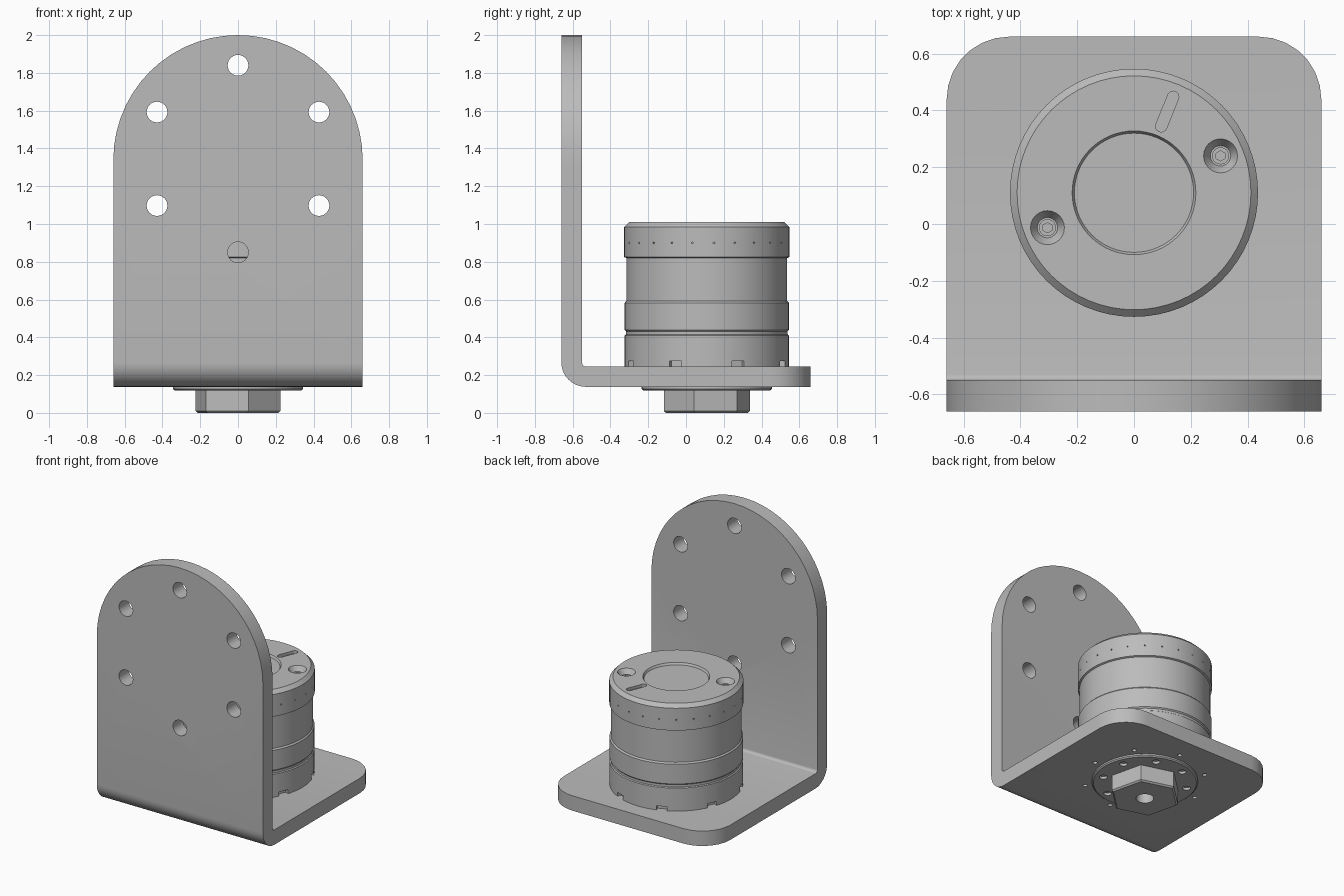
import bpy, bmesh
from math import sin, cos, pi, radians
from mathutils import Matrix, Vector

if "Cube" in bpy.data.objects:
    bpy.data.objects.remove(bpy.data.objects["Cube"], do_unlink=True)

GREY = (0.5, 0.5, 0.5, 1)
metal = bpy.data.materials.new("plain grey metal")
metal.use_nodes = True
metal.diffuse_color = GREY
metal.node_tree.nodes["Principled BSDF"].inputs["Base Color"].default_value = GREY

AXIS = Vector((0, 0.11, 0))   # vertical axis of the motor
TOP = 1.01                    # height of the motor's top face


def finish(bm, name):
    bmesh.ops.recalc_face_normals(bm, faces=bm.faces)
    mesh = bpy.data.meshes.new(name)
    bm.to_mesh(mesh)
    bm.free()
    mesh.materials.append(metal)
    ob = bpy.data.objects.new(name, mesh)
    bpy.context.collection.objects.link(ob)
    return ob


def activate(ob):
    bpy.ops.object.select_all(action="DESELECT")
    ob.select_set(True)
    bpy.context.view_layer.objects.active = ob


def arc(cx, cy, r, a0, a1, n):
    """Points along an arc, angles in degrees."""
    angles = [radians(a0 + (a1 - a0) * i / n) for i in range(n + 1)]
    return [(cx + r * cos(a), cy + r * sin(a)) for a in angles]


def add_prism(bm, points, place, low, high):
    """Extrude a 2D outline; place(u, v, w) maps it into space."""
    face = bm.faces.new([bm.verts.new(place(u, v, low)) for u, v in points])
    moved = bmesh.ops.extrude_face_region(bm, geom=[face])["geom"]
    shift = Vector(place(0, 0, high)) - Vector(place(0, 0, low))
    bmesh.ops.translate(bm, vec=shift,
                        verts=[g for g in moved if isinstance(g, bmesh.types.BMVert)])


def along_x(u, v, w): return (w, u, v)
def along_y(u, v, w): return (u, w, v)
def along_z(u, v, w): return (u, v, w)


def prism(name, points, place, low, high):
    bm = bmesh.new()
    add_prism(bm, points, place, low, high)
    return finish(bm, name)


def add_cone(bm, at, r_low, r_high, depth, turn=Matrix(), sides=24):
    bmesh.ops.create_cone(bm, cap_ends=True, segments=sides, radius1=r_low,
                          radius2=r_high, depth=depth,
                          matrix=Matrix.Translation(at) @ turn)


def lathe(name, profile, sides):
    """Spin an (r, z) profile around the motor axis."""
    bm = bmesh.new()
    verts = [bm.verts.new(AXIS + Vector((r, 0, z))) for r, z in profile]
    edges = [bm.edges.new(pair) for pair in zip(verts, verts[1:])]
    bmesh.ops.spin(bm, geom=verts + edges, cent=AXIS, axis=(0, 0, 1),
                   angle=2 * pi, steps=sides, use_duplicate=False)
    bmesh.ops.remove_doubles(bm, verts=bm.verts, dist=0.0005)
    return finish(bm, name)


def boolean(ob, cutter, operation="DIFFERENCE"):
    cutter.hide_render = True
    mod = ob.modifiers.new("cut", "BOOLEAN")
    mod.operation, mod.object, mod.solver = operation, cutter, "EXACT"
    activate(ob)
    bpy.ops.object.modifier_apply(modifier=mod.name)
    bpy.data.objects.remove(cutter, do_unlink=True)


def smooth(ob):
    activate(ob)
    bpy.ops.object.shade_smooth_by_angle(angle=radians(28))


def ring(radius, count, start):
    """Evenly spaced (angle, offset) pairs around the motor axis."""
    for i in range(count):
        a = radians(start + 360 * i / count)
        yield a, AXIS + Vector((radius * cos(a), radius * sin(a), 0))


# Bent bracket: L section, trimmed by an arch and by rounded rear corners
section = [(0.66, 0.138), (0.66, 0.245)]
section += arc(-0.53, 0.265, 0.02, 270, 180, 4)
section += [(-0.55, 2.0), (-0.66, 2.0)]
section += arc(-0.53, 0.268, 0.13, 180, 270, 10)
bracket = prism("bent_bracket", section, along_x, -0.66, 0.66)
arch = [(-0.7, 0), (0.7, 0), (0.7, 1.3), (0.66, 1.3)]
arch += arc(0, 1.34, 0.66, 0, 180, 28) + [(-0.66, 1.3), (-0.7, 1.3)]
boolean(bracket, prism("arch_trim", arch, along_y, -1, 1), "INTERSECT")
corners = [(-0.7, -0.8), (0.7, -0.8), (0.7, 0.4), (0.66, 0.4)]
corners += arc(0.44, 0.44, 0.22, 0, 90, 7) + arc(-0.44, 0.44, 0.22, 90, 180, 7)
corners += [(-0.66, 0.4), (-0.7, 0.4)]
boolean(bracket, prism("corner_trim", corners, along_z, -1, 3), "INTERSECT")

# Mounting holes in the upright, pin holes in the base
bm = bmesh.new()
for x, z in arc(0, 1.345, 0.495, 90, 390, 5):
    add_cone(bm, (x, -0.6, z), 0.055, 0.055, 0.3, Matrix.Rotation(pi / 2, 4, "X"))
for a, p in ring(0.395, 8, 40):
    add_cone(bm, p + Vector((0, 0, 0.14)), 0.015, 0.015, 0.1, sides=12)
boolean(bracket, finish(bm, "bracket_holes"))
smooth(bracket)

# Motor housing with stepped bands and a shallow round recess on top
housing = lathe("motor_housing", [
    (0, 0.24), (0.435, 0.24), (0.435, 0.41), (0.428, 0.415), (0.428, 0.432),
    (0.435, 0.44), (0.435, 0.582), (0.426, 0.592), (0.426, 0.82),
    (0.437, 0.825), (0.437, 0.985), (0.412, TOP), (0.218, TOP),
    (0.21, TOP - 0.015), (0, TOP - 0.015)], 64)

# Notches, screw pockets, slot and pin dots cut into the housing
SCREWS = [Vector((0.305, 0.24, 0)), Vector((-0.305, -0.013, 0))]
bm = bmesh.new()
for a, p in ring(0.435, 8, 22.5):
    spot = Matrix.Translation(p + Vector((0, 0, 0.245))) @ Matrix.Rotation(a, 4, "Z")
    bmesh.ops.create_cube(bm, size=1, matrix=spot @ Matrix.Diagonal((0.06, 0.07, 0.06, 1)))
for a, p in ring(0.437, 24, 5):
    lie = Matrix.Rotation(a, 4, "Z") @ Matrix.Rotation(pi / 2, 4, "Y")
    add_cone(bm, p + Vector((0, 0, 0.9)), 0.005, 0.005, 0.02, lie, 8)
for p in SCREWS:
    add_cone(bm, p + Vector((0, 0, TOP - 0.02)), 0.036, 0.0605, 0.042)
slot = arc(0, 0.056, 0.02, 0, 180, 8) + arc(0, -0.056, 0.02, 180, 360, 8)
tilt = Matrix.Translation((0.117, 0.396, 0)) @ Matrix.Rotation(radians(-22), 4, "Z")
add_prism(bm, slot, lambda u, v, w: tilt @ Vector((u, v, w)), TOP - 0.02, TOP + 0.02)
boolean(housing, finish(bm, "housing_cuts"))
smooth(housing)

# Socket screws sitting in the top pockets
for side, p in zip(("left", "right"), SCREWS):
    bm = bmesh.new()
    add_cone(bm, p + Vector((0, 0, TOP - 0.045)), 0.03, 0.03, 0.03)
    screw = finish(bm, side + "_socket_screw")
    bm = bmesh.new()
    add_cone(bm, p + Vector((0, 0, TOP - 0.03)), 0.018, 0.018, 0.035, sides=6)
    boolean(screw, finish(bm, "socket_cut"))
    smooth(screw)

# Output flange below the base, with a ring of bolt holes
flange = lathe("output_flange", [
    (0, 0.15), (0.345, 0.15), (0.345, 0.127), (0.336, 0.119), (0, 0.119)], 48)
bm = bmesh.new()
for a, p in ring(0.28, 8, 20):
    add_cone(bm, p + Vector((0, 0, 0.12)), 0.026, 0.026, 0.04, sides=16)
boolean(flange, finish(bm, "flange_holes"))
smooth(flange)

# Hexagonal output hub with a bevelled lower rim and a centre bore
bm = bmesh.new()
turn = Matrix.Rotation(radians(-16.5), 4, "Z") @ Matrix.Rotation(pi / 2, 4, "Z")
hexagon = [(p.x, p.y) for a, p in ring(0.234, 6, -16.5)]
add_prism(bm, hexagon, along_z, 0.0, 0.13)
rim = [e for e in bm.edges if all(v.co.z < 0.01 for v in e.verts)]
bmesh.ops.bevel(bm, geom=rim, offset=0.01, segments=1, affect="EDGES")
hub = finish(bm, "hex_output_hub")
bm = bmesh.new()
add_cone(bm, AXIS, 0.058, 0.058, 0.16)
boolean(hub, finish(bm, "hub_bore"))
smooth(hub)
